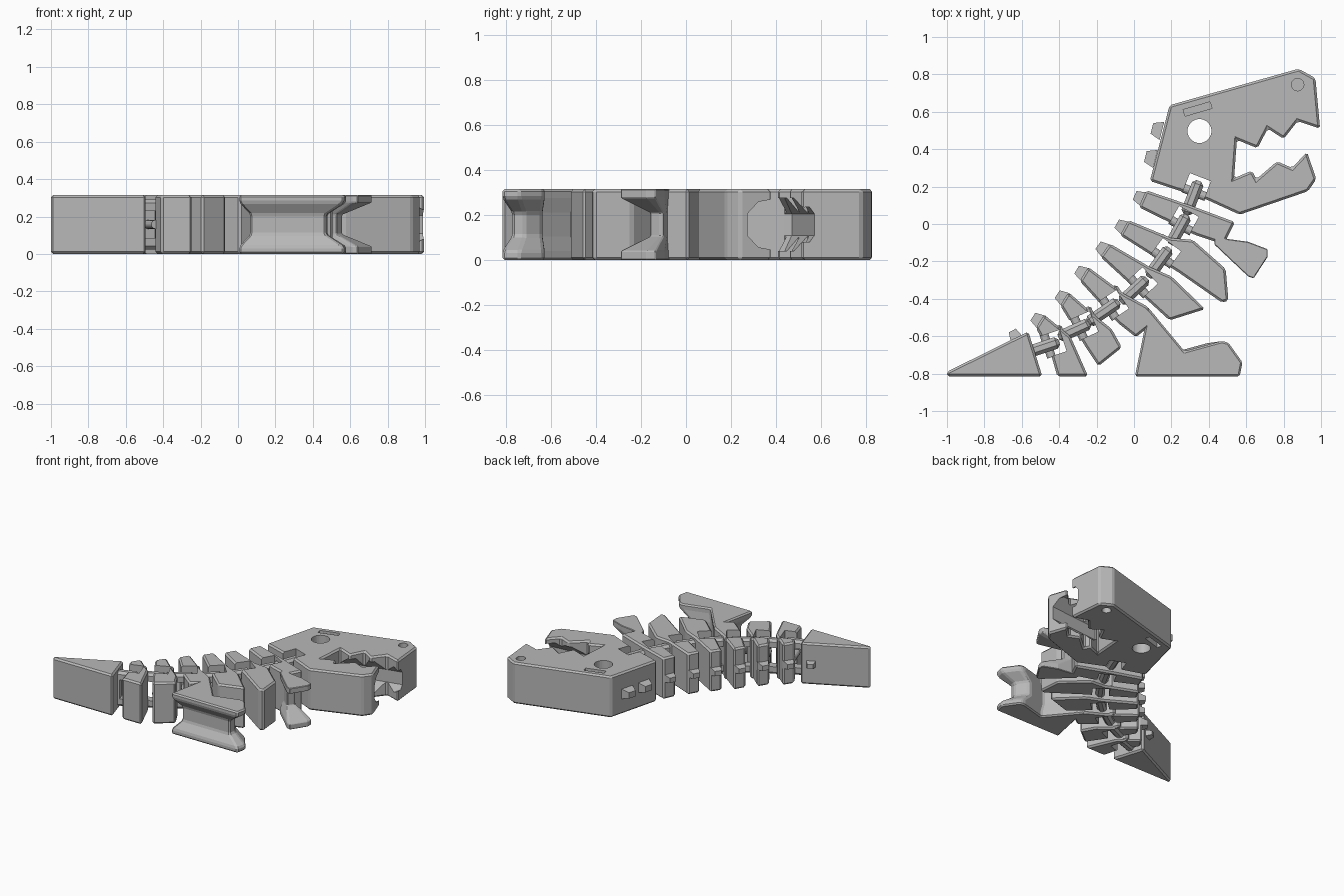
import bpy, bmesh, math
from mathutils import Vector, Matrix

if "Cube" in bpy.data.objects:
    bpy.data.objects.remove(bpy.data.objects["Cube"])

H = 0.315
MID = H / 2

grey = bpy.data.materials.new("plain grey")
grey.use_nodes = True
COLOUR = (0.48, 0.48, 0.48, 1)
grey.diffuse_color = COLOUR
grey.node_tree.nodes["Principled BSDF"].inputs["Base Color"].default_value = COLOUR


def finish(bm, name):
    bmesh.ops.recalc_face_normals(bm, faces=bm.faces[:])
    me = bpy.data.meshes.new(name)
    bm.to_mesh(me)
    bm.free()
    me.materials.append(grey)
    ob = bpy.data.objects.new(name, me)
    bpy.context.scene.collection.objects.link(ob)
    return ob


def loft(name, outline, rings, anchor=(0, 0), bevel=0.0):
    """Stack an outline at (height, scale about anchor) rings."""
    bm = bmesh.new()
    a = Vector(anchor)
    rows = []
    for z, s in rings:
        pts = [a + (Vector(p) - a) * s for p in outline]
        rows.append([bm.verts.new((p.x, p.y, z)) for p in pts])
    n = len(outline)
    for lo, hi in zip(rows, rows[1:]):
        for i in range(n):
            j = (i + 1) % n
            bm.faces.new((lo[i], lo[j], hi[j], hi[i]))
    bm.faces.new(rows[0])
    bm.faces.new(rows[-1])
    ob = finish(bm, name)
    if bevel:
        m = ob.modifiers.new("chamfer", 'BEVEL')
        m.width, m.segments, m.limit_method = bevel, 1, 'ANGLE'
        m.angle_limit = math.radians(20)
    return ob


def prism(name, outline, z0=0.0, z1=H, bevel=0.0):
    return loft(name, outline, [(z0, 1), (z1, 1)], bevel=bevel)


def bar(name, tip, d, front, back, width, z0, z1, bevel=0.0):
    """Box along direction d, from tip+front to tip-back."""
    w = Vector((-d.y, d.x)) * width / 2
    a, b = tip + d * front, tip - d * back
    return prism(name, [a + w, a - w, b - w, b + w], z0, z1, bevel)


def rod(name, centre, axis, r1, length, r2=None, sides=24, squash=1.0):
    """Cylinder or frustum; squash flattens it in z."""
    bm = bmesh.new()
    bmesh.ops.create_cone(bm, cap_ends=True, segments=sides, radius1=r1,
                          radius2=r1 if r2 is None else r2, depth=length)
    if sides == 4:
        bm.transform(Matrix.Rotation(math.pi / 4, 4, 'Z'))
    z = Vector(axis).normalized()
    up = Vector((0, 0, 1)) if abs(z.z) < 0.9 else Vector((0, 1, 0))
    x = up.cross(z).normalized()
    y = z.cross(x)
    rot = Matrix((x, y, z)).transposed().to_4x4()
    bm.transform(Matrix.Translation(Vector(centre)) @ rot @ Matrix.Diagonal((1, squash, 1, 1)))
    return finish(bm, name)


def boolean(ob, cutter, op='DIFFERENCE'):
    cutter.hide_render = True
    m = ob.modifiers.new("cut", 'BOOLEAN')
    m.operation, m.object, m.solver = op, cutter, 'EXACT'
    helpers.append(cutter)


helpers = []
C = 0.012

# Body pieces from head to tail; the first two points of a link are base and tip
head_outline = [(.19, .635), (.88, .83), (.97, .78), (.995, .51), (.875, .55), (.80, .455),
                (.715, .51), (.66, .405), (.55, .45), (.535, .245), (.63, .285), (.655, .24),
                (.765, .335), (.845, .30), (.925, .385), (.975, .24), (.93, .175),
                (.565, .05), (.39, .13), (.085, .23)]
bodies = [
    ("head", head_outline),
    ("neck", [(.065, .18), (.30, .10), (.54, .01), (.48, -.11), (.33, -.06), (.025, .09)]),
    ("chest", [(-.03, .02), (.20, -.075), (.315, -.085), (.49, -.24), (.505, -.41),
               (.47, -.42), (.24, -.26), (-.075, -.06)]),
    ("belly", [(-.13, -.105), (.085, -.23), (.20, -.28), (.38, -.455), (.19, -.515),
               (.075, -.41), (-.18, -.175)]),
    ("hip", [(-.245, -.23), (-.05, -.375), (.07, -.44), (.13, -.51), (.01, -.605),
             (-.085, -.53), (-.29, -.305)]),
    ("tail_base", [(-.35, -.365), (-.19, -.505), (-.12, -.56), (-.065, -.66), (-.19, -.76),
                   (-.26, -.655), (-.395, -.435)]),
    ("tail_middle", [(-.48, -.485), (-.34, -.60), (-.245, -.815), (-.41, -.815),
                     (-.44, -.71), (-.525, -.555)]),
    ("tail_tip", [(-.565, -.575), (-.54, -.655), (-.49, -.815), (-1, -.815), (-1, -.79)]),
]
links = [((.283, .064), (.347, .23)), ((.203, -.096), (.283, .048)),
         ((.085, -.272), (.19, -.128)), ((-.06, -.41), (.07, -.29)),
         ((-.235, -.52), (-.08, -.415)), ((-.39, -.60), (-.235, -.53)),
         ((-.55, -.68), (-.40, -.63))]

parts = {name: prism(name, pts, bevel=C) for name, pts in bodies}

# Joints: a collar and pocket in the forward piece, a loop on the next one round a pin
for i, (base, tip) in enumerate(links):
    owner = parts[bodies[i][0]]
    base, tip = Vector(base), Vector(tip)
    d = (tip - base).normalized()
    length = (tip - base).length
    if i:
        boolean(owner, bar("collar", tip, d, .04, .055, .17, .004, H - .004, C), 'UNION')
    boolean(owner, bar("pocket", tip, d, .022, .17, .12, -.1, H + .1))
    loop = bar(f"link_loop_{i + 1}", tip, d, 0, length + .015, .064, .025, H - .025, .018)
    boolean(loop, bar("loop_hole", tip, d, -.035, length - .03, .2, .085, H - .085))
    p = tip - d * .065
    rod(f"link_pin_{i + 1}", (p.x, p.y, MID), (-d.y, d.x, 0), .024, .13, sides=12)

# Head details: eye hole, nostrils, brow slots and hollow teeth
head = parts["head"]
boolean(head, rod("eye_hole", (.35, .497, MID), (0, 0, 1), .064, 1, sides=32))
brow_dir = Vector((.96, .28)).normalized()
for z in (0, H):
    boolean(head, rod("nostril", (.875, .745, z), (0, 0, 1), .033, .08))
    boolean(head, bar("brow_slot", Vector((.34, .615)), brow_dir, .075, .075, .036,
                      z - .04, z + .04))
mouth = [(.55, .47), (1.05, .585), (1.05, .28), (.55, .235)]
boolean(head, loft("mouth_hollow", mouth, [(.04, .55), (.11, 1), (H - .11, 1), (H - .04, .55)],
                   anchor=(.75, .4)))

# Hole through the tail tip
boolean(parts["tail_tip"], rod("tail_hole", (-.795, -.76, MID), (-.25, .97, 0), .085, .8, sides=32))


# Paired limbs, pinched towards the middle height
def limb(name, outline, anchor, s):
    loft(name, outline, [(0, 1), (.04, 1), (.105, s), (H - .105, s), (H - .04, 1), (H, 1)],
         anchor, C)


limb("arms", [(.43, -.05), (.50, -.08), (.61, -.095), (.715, -.135), (.715, -.175),
              (.64, -.29), (.61, -.28), (.43, -.11)], (.46, -.08), .38)
limb("legs", [(.07, -.44), (.27, -.68), (.47, -.625), (.505, -.635), (.58, -.74),
              (.565, -.815), (.005, -.815), (.06, -.545)], (.22, -.66), .72)


# Back spikes on the rear edge of every piece
def spike(name, point, normal, size=.058):
    n = Vector(normal).normalized()
    p = Vector(point) + n * .018
    rod(name, (p.x, p.y, MID), (n.x, n.y, 0), size, .055, size * .6, 4, .75)


spike("head_spike_upper", (.14, .50), (-.97, .25), .07)
spike("head_spike_lower", (.105, .35), (-.97, .25), .07)
for name, pts in bodies[1:-1]:
    a, b = Vector(pts[0]), Vector(pts[-1])
    e = a - b
    spike(name + "_spike", (a + b) / 2, (-e.y, e.x))
spike("tail_tip_spike", (-.63, -.61), (-.46, .89), .05)

# Bake the modifiers and drop the helper shapes
bpy.context.view_layer.update()
deps = bpy.context.evaluated_depsgraph_get()
for ob in [o for o in bpy.context.scene.objects if o.modifiers and o not in helpers]:
    me = bpy.data.meshes.new_from_object(ob.evaluated_get(deps))
    ob["baked"] = me.name
for ob in [o for o in bpy.context.scene.objects if "baked" in o]:
    ob.modifiers.clear()
    ob.data = bpy.data.meshes[ob["baked"]]
    del ob["baked"]
for h in helpers:
    bpy.data.objects.remove(h)
